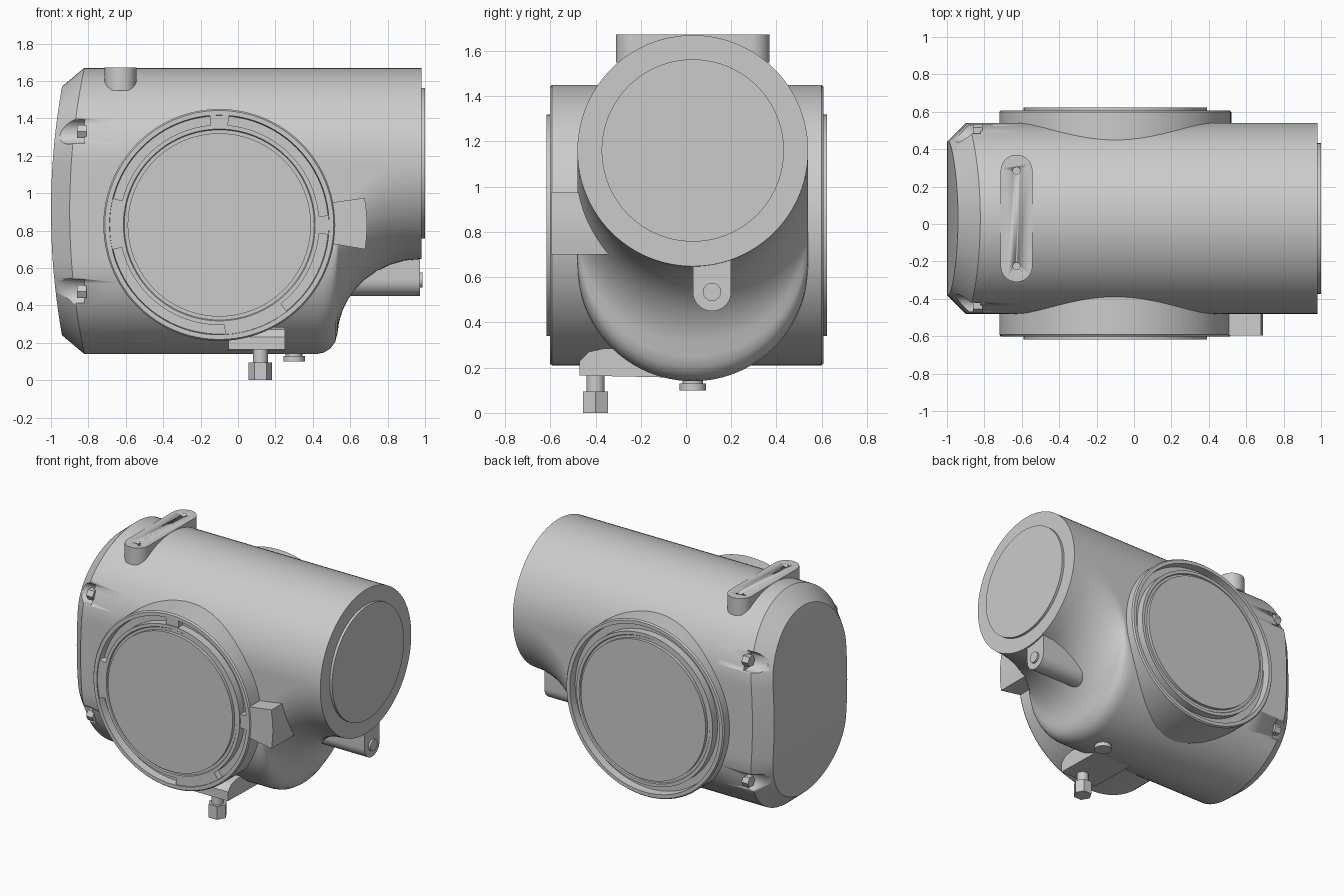
import bpy, bmesh, math
from mathutils import Vector

cube = bpy.data.objects.get("Cube")
if cube:
    bpy.data.objects.remove(cube, do_unlink=True)

grey = bpy.data.materials.new("housing grey")
grey.use_nodes = True
COLOUR = (0.6, 0.6, 0.6, 1)
grey.diffuse_color = COLOUR
grey.node_tree.nodes["Principled BSDF"].inputs["Base Color"].default_value = COLOUR

CY, TOP, LOW, R = 0.03, 1.16, 0.65, 0.51   # body section: centre y, arc centres, radius
FX, FZ = -0.1, 0.83                        # round cover centre


def finish(name, bm, smooth=True):
    bmesh.ops.remove_doubles(bm, verts=bm.verts, dist=1e-5)
    bmesh.ops.recalc_face_normals(bm, faces=bm.faces)
    mesh = bpy.data.meshes.new(name)
    bm.to_mesh(mesh)
    bm.free()
    obj = bpy.data.objects.new(name, mesh)
    bpy.context.collection.objects.link(obj)
    mesh.materials.append(grey)
    if smooth:
        bpy.ops.object.select_all(action='DESELECT')
        obj.select_set(True)
        bpy.context.view_layer.objects.active = obj
        bpy.ops.object.shade_smooth_by_angle(angle=math.radians(30))
    return obj


def place(axis, u, v, w):
    """Put outline point (u, v) at distance w along the axis."""
    return {'x': (w, u, v), 'y': (u, w, v), 'z': (u, v, w)}[axis]


def prism(name, outline, axis, a, b, bevel_start=0.0):
    bm = bmesh.new()
    ends = [[bm.verts.new(place(axis, u, v, w)) for u, v in outline] for w in (a, b)]
    caps = [bm.faces.new(e) for e in ends]
    n = len(outline)
    for i in range(n):
        j = (i + 1) % n
        bm.faces.new((ends[0][i], ends[0][j], ends[1][j], ends[1][i]))
    if bevel_start:
        bmesh.ops.bevel(bm, geom=list(caps[0].edges), offset=bevel_start, segments=5,
                        profile=0.5, affect='EDGES', clamp_overlap=True)
    return finish(name, bm)


def arc(u, v, r, start, end, steps):
    return [(u + r * math.cos(math.radians(start + (end - start) * i / steps)),
             v + r * math.sin(math.radians(start + (end - start) * i / steps)))
            for i in range(steps + 1)]


def disc(name, u, v, r, axis, a, b, sides=32):
    return prism(name, arc(u, v, r, 0, 360, sides)[:-1], axis, a, b)


def cut(obj, cutter):
    mod = obj.modifiers.new("cut", 'BOOLEAN')
    mod.object = cutter
    mod.solver = 'EXACT'
    cutter.hide_render = True
    cutter.hide_set(True)


# Body: a lofted section whose lower arc climbs until it becomes a round tube
half = [(math.radians(i * 90 / 24), 0) for i in range(25)]
half += [(math.pi / 2, k / 8) for k in range(1, 8)]
half += [(math.radians(90 + i * 90 / 24), 1) for i in range(25)]
section = half + [(2 * math.pi - t, w) for t, w in half[-2:0:-1]]


def ring(bm, x, low, r=R, bowed=False):
    verts = []
    for t, w in section:
        z = TOP * (1 - w) + low * w + r * math.cos(t)
        bow = 0.06 * ((z - 0.905) / 0.67) ** 2 if bowed else 0
        verts.append(bm.verts.new((x + bow, CY + r * math.sin(t), z)))
    return verts


bm = bmesh.new()
rings = [ring(bm, -1, LOW, R - 0.1, True), ring(bm, -0.9, LOW, R, True), ring(bm, -0.6, LOW)]
belly = [(0.42, 0.14), (0.46, 0.148), (0.495, 0.17), (0.52, 0.205), (0.532, 0.25),
         (0.54, 0.31), (0.56, 0.375), (0.59, 0.435), (0.63, 0.49), (0.68, 0.54),
         (0.74, 0.583), (0.81, 0.617), (0.89, 0.64), (0.982, 0.648)]
rings += [ring(bm, x, z + R) for x, z in belly]
n = len(section)
for a, b in zip(rings, rings[1:]):
    for i in range(n):
        j = (i + 1) % n
        bm.faces.new((a[i], a[j], b[j], b[i]))
for end in (rings[0], rings[-1]):
    for i in range(n // 2):
        quad = [end[i], end[i + 1], end[(n - i - 1) % n], end[(n - i) % n]]
        bm.faces.new(list(dict.fromkeys(quad)))
body = finish("body", bm)

# Bolt pockets and bolts around the closed end
for side, tag in ((-1, "front"), (1, "back")):
    for z, level in ((1.33, "upper"), (0.475, "lower")):
        y = CY + side * 0.475
        cut(body, disc(f"{tag}_{level}_pocket_cutter", y, z, 0.068, 'x', -1.1, -0.822))
        disc(f"{tag}_{level}_bolt", y - side * 0.01, z, 0.04, 'x', -0.86, -0.81, 6)

# Round covers: a rim, a groove and a raised disc on each side
profile = [(0.62, 0), (0.62, 0.595), (0.612, 0.605), (0.587, 0.605), (0.583, 0.55),
           (0.535, 0.55), (0.535, 0.605), (0.513, 0.605), (0.508, 0.598),
           (0.49, 0.598), (0.49, 0.62), (0, 0.62)]
for side, tag in ((-1, "front"), (1, "back")):
    bm = bmesh.new()
    pts = [bm.verts.new((FX + r, 0.003 + side * y, FZ)) for r, y in profile]
    edges = [bm.edges.new(p) for p in zip(pts, pts[1:])]
    bmesh.ops.spin(bm, geom=pts + edges, cent=(FX, 0, FZ), axis=(0, 1, 0),
                   angle=2 * math.pi, steps=96)
    finish(f"{tag}_cover", bm)

# Tabs bridging the front groove
for k, (a, b) in enumerate([(85, 95), (166, 193), (-5, 5), (273, 308)]):
    prism(f"groove_tab_{k + 1}", arc(FX, FZ, 0.586, a, b, 8) + arc(FX, FZ, 0.533, b, a, 8),
          'y', -0.595, -0.53)

# Block beside the front cover
prism("side_block", [(0.5, 0.73), (0.68, 0.7)] + arc(FX, FZ, 0.79, -8, 9, 6)
      + [(0.68, 0.975), (0.5, 0.95)], 'y', -0.595, -0.3)

# End plate on the tube
disc("tube_end_plate", CY, TOP, 0.403, 'x', 0.95, 1.0, 96)

# Lug under the tube with its bolt
prism("lug", [(0.2, 0.72), (0.2, 0.535)] + arc(0.115, 0.535, 0.085, 0, -180, 20)
      + [(0.03, 0.72)], 'x', 0.45, 0.972)
disc("lug_bolt", 0.115, 0.535, 0.04, 'x', 0.95, 0.987)

# Mounting bar on top with two screw holes
bar = prism("top_bar", arc(-0.628, 0.285, 0.085, 0, 180, 20)
            + arc(-0.628, -0.225, 0.085, 180, 360, 20), 'z', 1.55, 1.672, 0.05)
for k, y in enumerate((0.285, -0.225)):
    cut(bar, disc(f"bar_hole_cutter_{k + 1}", -0.628, y, 0.019, 'z', 1.61, 1.75, 20))

# Pad, cable gland and drain plug underneath
prism("gland_pad", [(-0.47, 0.165), (-0.47, 0.23), (-0.43, 0.27), (-0.36, 0.285),
                    (-0.1, 0.285), (0.0, 0.155)], 'x', -0.05, 0.25)
disc("gland_stem", 0.12, -0.4, 0.04, 'z', 0.08, 0.2)
disc("gland_nut", 0.12, -0.4, 0.063, 'z', 0.0, 0.094, 6)
disc("drain_plug_collar", 0.3, CY, 0.045, 'z', 0.11, 0.18)
disc("drain_plug", 0.3, CY, 0.058, 'z', 0.1, 0.13)
